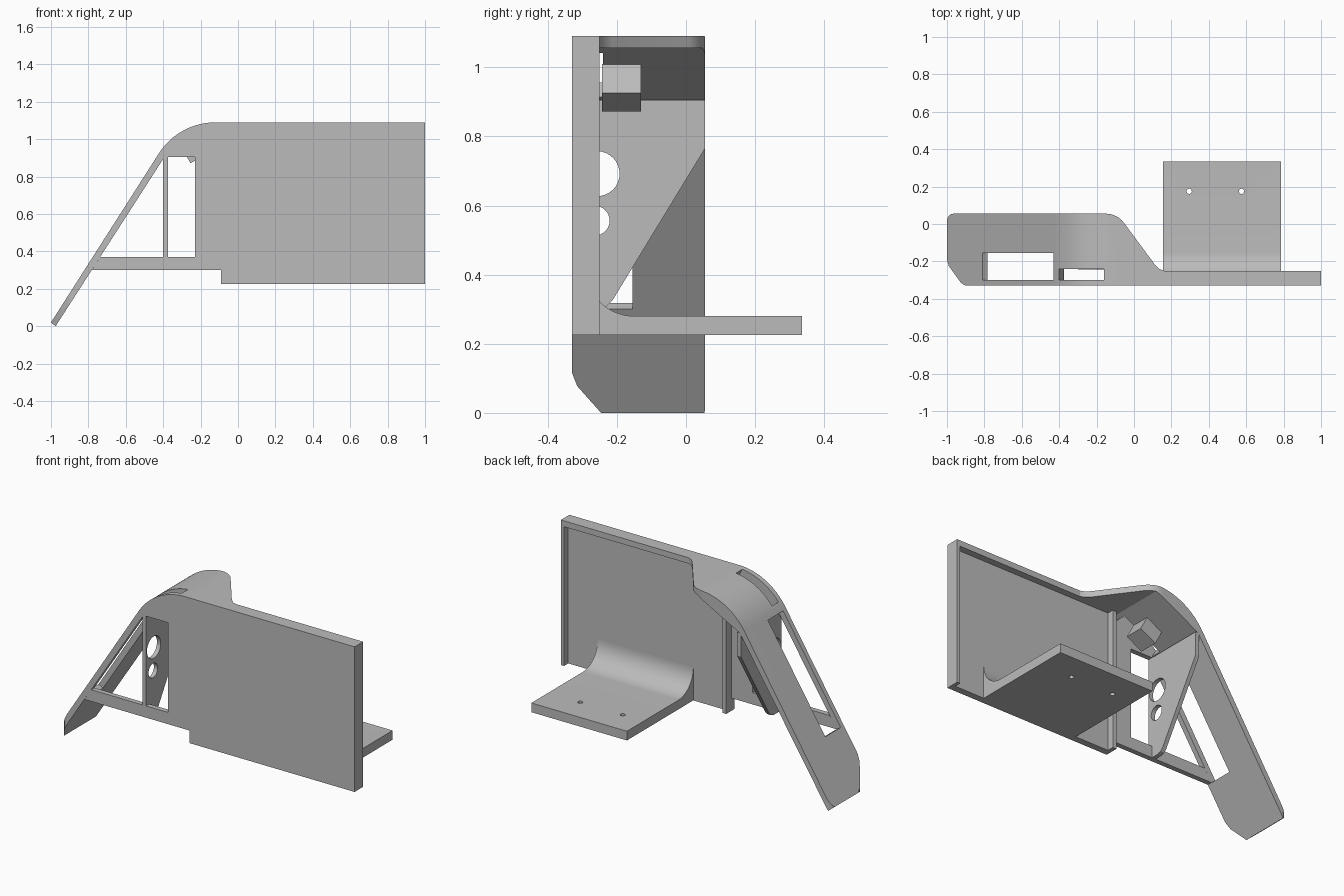
import bpy, bmesh, math
from mathutils import Vector

if "Cube" in bpy.data.objects:
    bpy.data.objects.remove(bpy.data.objects["Cube"], do_unlink=True)

grey = bpy.data.materials.new("plain grey")
grey.use_nodes = True
grey.diffuse_color = (0.5, 0.5, 0.5, 1)
grey.node_tree.nodes["Principled BSDF"].inputs["Base Color"].default_value = (0.5, 0.5, 0.5, 1)


def prism(name, pts, axis, lo, hi):
    """Extrude a 2D outline along an axis (outline uses the other two axes in order)."""
    place = {"x": lambda a, b, d: (d, a, b),
             "y": lambda a, b, d: (a, d, b),
             "z": lambda a, b, d: (a, b, d)}[axis]
    bm = bmesh.new()
    face = bm.faces.new([bm.verts.new(place(a, b, lo)) for a, b in pts])
    new = bmesh.ops.extrude_face_region(bm, geom=[face])["geom"]
    bmesh.ops.translate(bm, vec=Vector(place(0, 0, hi - lo)),
                        verts=[v for v in new if isinstance(v, bmesh.types.BMVert)])
    bmesh.ops.recalc_face_normals(bm, faces=bm.faces)
    mesh = bpy.data.meshes.new(name)
    bm.to_mesh(mesh)
    bm.free()
    mesh.materials.append(grey)
    ob = bpy.data.objects.new(name, mesh)
    bpy.context.collection.objects.link(ob)
    return ob


def boolean(ob, operation, *args):
    """Combine an object with a temporary prism."""
    tool = prism("cutter", *args)
    tool.hide_render = True
    mod = ob.modifiers.new("cut", "BOOLEAN")
    mod.operation, mod.object, mod.solver = operation, tool, "EXACT"
    bpy.context.view_layer.objects.active = ob
    bpy.ops.object.modifier_apply(modifier=mod.name)
    bpy.data.objects.remove(tool, do_unlink=True)


def rect(a0, b0, a1, b1):
    return [(a0, b0), (a1, b0), (a1, b1), (a0, b1)]


def arc(ca, cb, r, start, end, n=12, r2=None):
    return [(ca + r * math.cos(t), cb + (r2 or r) * math.sin(t))
            for t in (math.radians(start + (end - start) * i / n) for i in range(n + 1))]


def circle(ca, cb, r):
    return arc(ca, cb, r, 0, 348.75, 31)


# Main plate with a raised rim around its shallow rear recess
plate_outline = rect(-0.09, 0.225, 1, 1.09)
plate = prism("main_plate", plate_outline, "y", -0.33, -0.25)
boolean(plate, "DIFFERENCE", rect(-0.065, 0.1, 0.98, 1.055), "y", -0.29, -0.2)

# Shelf with a filleted root and two screw holes
shelf = prism("rear_shelf",
              [(-0.29, 0.225), (0.335, 0.225), (0.335, 0.28)] + arc(-0.15, 0.42, 0.14, 270, 180, 16),
              "x", 0.155, 0.785)
for x in (0.295, 0.575):
    boolean(shelf, "DIFFERENCE", circle(x, 0.175, 0.014), "z", 0.1, 0.4)

# Bent arm: side profile trimmed by a plan outline
arm = prism("bent_arm",
            [(-1, 0.02), (-0.975, 0), (-0.393, 0.905), (-0.11, 1.055), (0.16, 1.055), (0.16, 1.09)]
            + arc(-0.12, 0.73, 0.36, 90, 147, 20), "y", -0.33, 0.055)
plan = ([(-0.9, -0.33), (-0.09, -0.33), (-0.09, -0.25), (0.16, -0.25), (0.135, -0.24), (0.11, -0.215)]
        + arc(-0.15, -0.065, 0.12, 36, 90) + arc(-0.965, 0.015, 0.035, 90, 180, 8, 0.04)
        + [(-1, -0.19), (-0.99, -0.225), (-0.925, -0.315)])
boolean(arm, "INTERSECT", plan, "z", -0.2, 1.3)


def through(p, q, normal, depth):
    """Outline of a slot from p to q running along a normal."""
    nx, nz = normal[0] * depth, normal[1] * depth
    return [(p[0] + nx, p[1] + nz), (p[0] - nx, p[1] - nz),
            (q[0] - nx, q[1] - nz), (q[0] + nx, q[1] + nz)]


boolean(arm, "DIFFERENCE", through((-0.81, 0.318), (-0.43, 0.911), (-0.84, 0.54), 0.06), "y", -0.3, -0.155)
boolean(arm, "DIFFERENCE", through((-0.4, 0.956), (-0.16, 1.085), (-0.48, 0.87), 0.11), "y", -0.3, -0.24)

# Thin front web with a triangular and a rectangular opening
web = prism("front_web",
            [(-0.782, 0.3), (-0.09, 0.3), (-0.09, 1.055), (-0.11, 1.055), (-0.393, 0.905)],
            "y", -0.33, -0.3)
boolean(web, "DIFFERENCE", [(-0.737, 0.37), (-0.4, 0.37), (-0.4, 0.894)], "y", -0.4, -0.2)
boolean(web, "DIFFERENCE", rect(-0.375, 0.37, -0.23, 0.905), "y", -0.4, -0.2)

# Cross rib with a slanted edge
rib = prism("cross_rib",
            [(-0.3, 0.3), (-0.255, 0.3), (-0.23, 0.308), (-0.213, 0.325),
             (0.055, 0.765), (0.055, 0.905), (-0.3, 0.905)], "x", -0.4, -0.375)

# Two cable holes through the rib and the back of the web
for part in (rib, web):
    for y, z, r in ((-0.257, 0.692, 0.065), (-0.264, 0.556, 0.043)):
        boolean(part, "DIFFERENCE", circle(y, z, r), "x", -0.43, -0.35)

# Small block under the bend
block = prism("under_block",
              [(-0.255, 0.872), (-0.155, 0.925), (-0.2, 1.01), (-0.3, 0.957)], "y", -0.243, -0.13)

for ob in (plate, shelf, arm, web, rib, block):
    bpy.ops.object.select_all(action="DESELECT")
    ob.select_set(True)
    bpy.context.view_layer.objects.active = ob
    bpy.ops.object.shade_smooth_by_angle(angle=math.radians(25))
